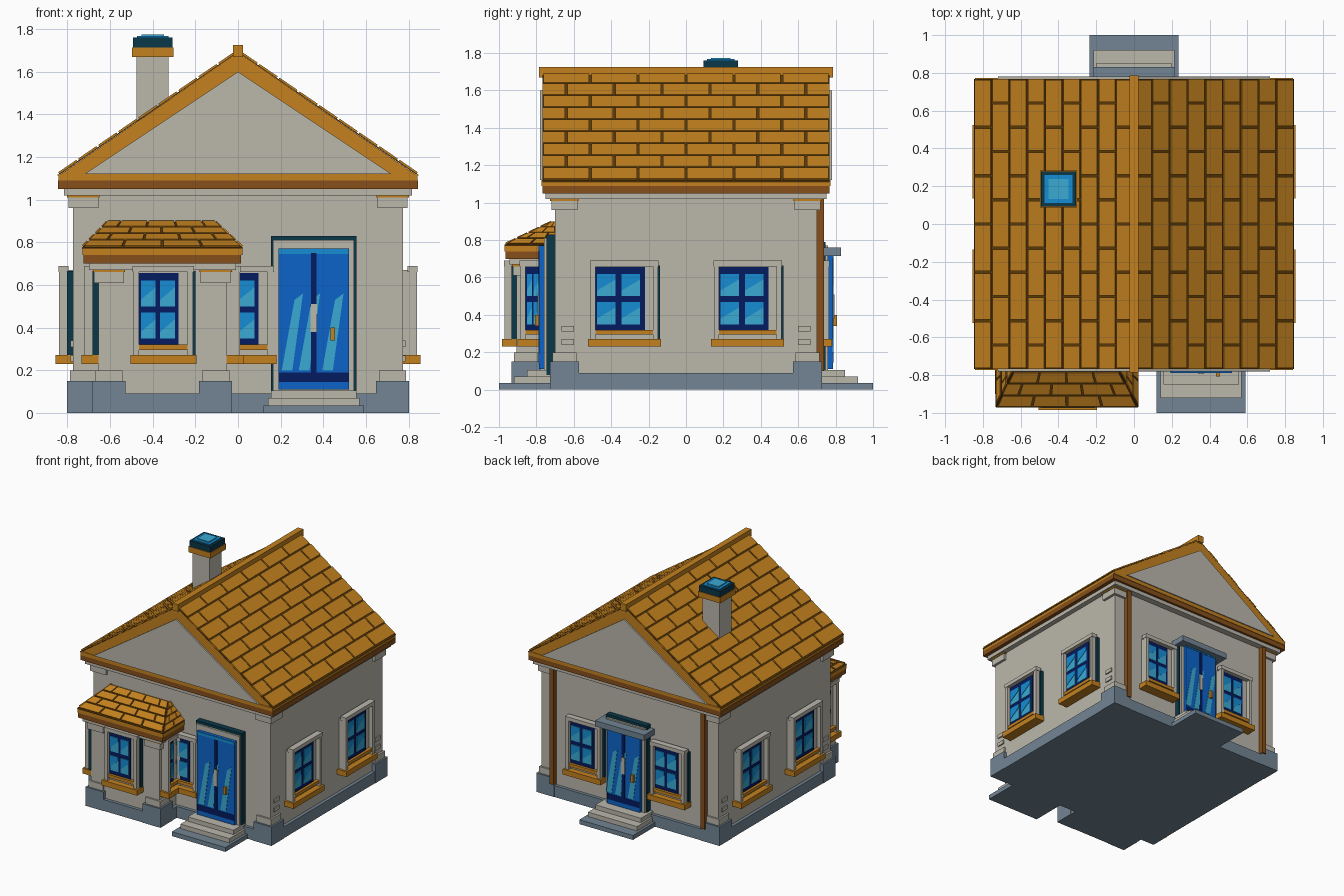
import bpy, bmesh
from math import pi
from mathutils import Matrix, Vector

if "Cube" in bpy.data.objects:
    bpy.data.objects.remove(bpy.data.objects["Cube"])


def material(name, code):
    linear = [(int(code[i:i + 2], 16) / 255) ** 2.2 for i in (0, 2, 4)] + [1]
    mat = bpy.data.materials.new(name)
    mat.use_nodes = True
    mat.diffuse_color = linear
    mat.node_tree.nodes["Principled BSDF"].inputs["Base Color"].default_value = linear
    return mat


plaster = material("plaster", "BAB6AA")
ochre = material("ochre", "C28024")
brown = material("brown", "855020")
groove = material("groove_brown", "5E3D10")
stone = material("blue_stone", "728492")
teal = material("dark_teal", "123A4A")
navy = material("navy", "0C2160")
blue = material("blue", "1464C8")
sky = material("sky_blue", "1C8CD2")
cyan = material("cyan", "3CA8D2")
HERE = Matrix.Identity(4)


def finish(name, mat, bm, place=HERE):
    bmesh.ops.recalc_face_normals(bm, faces=bm.faces)
    mesh = bpy.data.meshes.new(name)
    bm.transform(place)
    bm.to_mesh(mesh)
    bm.free()
    mesh.materials.append(mat)
    obj = bpy.data.objects.new(name, mesh)
    bpy.context.collection.objects.link(obj)
    return obj


def add_prism(bm, points, offset):
    low = [bm.verts.new(p) for p in points]
    high = [bm.verts.new(Vector(p) + Vector(offset)) for p in points]
    bm.faces.new(low)
    bm.faces.new(high)
    for i in range(len(low)):
        j = (i + 1) % len(low)
        bm.faces.new((low[i], low[j], high[j], high[i]))


def prism(name, mat, points, offset, place=HERE):
    bm = bmesh.new()
    add_prism(bm, points, offset)
    return finish(name, mat, bm, place)


def block(name, mat, x, y, z, place=HERE):
    corners = [(x[0], y[0], z[0]), (x[1], y[0], z[0]), (x[1], y[1], z[0]), (x[0], y[1], z[0])]
    return prism(name, mat, corners, (0, 0, z[1] - z[0]), place)


def both(a):
    return (-a, a)


def facing(x, y, turn):
    return Matrix.Translation((x, y, 0)) @ Matrix.Rotation(turn, 4, "Z")


def shingles(name, bl, br, tr, tl, rows, columns):
    """Running-bond tiles over a dark sheet on a sloping quad."""
    bl, br, tr, tl = (Vector(p) for p in (bl, br, tr, tl))
    normal = (br - bl).cross(tl - bl).normalized()
    prism(name + "_sheet", groove, (bl, br, tr, tl), normal * .005)
    gap_u, gap_v = .006 / (br - bl).length, .011 / (tl - bl).length
    bm = bmesh.new()

    def at(u, v):
        return bl.lerp(br, u).lerp(tl.lerp(tr, u), v) + normal * .004

    for row in range(rows):
        low, high = row / rows + gap_v, (row + 1) / rows
        for k in range(columns + 1):
            start = (k - row % 2 / 2) / columns
            left, right = max(0, start + gap_u), min(1, start + 1 / columns - gap_u)
            if right - left > gap_u:
                quad = [at(left, low), at(right, low), at(right, high), at(left, high)]
                add_prism(bm, quad, normal * .009)
    finish(name + "_tiles", ochre, bm)


def window(name, place, w):
    """Window facing local -y: teal backing, plaster frame, panes, sills."""
    block(name + "_backing", teal, (-w + .01, w + .01), (-.028, .01), (.25, .665), place)
    block(name + "_back_frame", plaster, both(w - .005), (-.034, 0), (.26, .67), place)
    for side in (-1, 1):
        block(name + "_side_frame", plaster, (side * w, side * (w - .026)), (-.065, -.03), (.27, .67), place)
    block(name + "_top_frame", plaster, both(w + .004), (-.068, -.02), (.66, .69), place)
    block(name + "_sill", ochre, both(w + .015), (-.08, .01), (.23, .272), place)
    block(name + "_inner_sill", ochre, both(w - .025), (-.06, -.03), (.295, .32), place)
    left, right = -w + .026, w - .07
    block(name + "_glazing", navy, (left, right), (-.04, -.03), (.31, .655), place)
    width = (right - left) * .38
    for x in (left + .008, left + width * 1.3 + .008):
        for z in (.35, .5):
            block(name + "_pane", cyan, (x, x + width), (-.043, -.039), (z, z + .12), place)
            corner = [(x, -.046, z + .12), (x, -.046, z + .03), (x + width, -.046, z + .09), (x + width, -.046, z + .12)]
            prism(name + "_pane_shade", sky, corner, (0, .003, 0), place)


def door(name, place, w, top):
    """Door facing local -y, with nested frames and painted glints."""
    block(name + "_surround", teal, both(w), (-.045, .01), (.08, top), place)
    block(name + "_frame", plaster, both(w - .01), (-.06, 0), (.1, top - .02), place)
    block(name + "_leaf", blue, both(w - .035), (-.085, 0), (.11, top - .06), place)
    block(name + "_kick", navy, both(w - .037), (-.088, -.08), (.145, .19), place)
    block(name + "_seam", navy, both(.013), (-.088, -.08), (.19, top - .08), place)
    block(name + "_plate", plaster, both(.016), (-.093, -.08), (.38, .51), place)
    block(name + "_handle", ochre, (.08, .1), (-.108, -.08), (.34, .4), place)
    for x in (-.15, -.07, .04):
        glint = [(x, -.088, .2), (x + .05, -.088, .2), (x + .1, -.088, .56), (x + .06, -.088, .53)]
        prism(name + "_glint", cyan, glint, (0, .004, 0), place)
    block(name + "_top_light", sky, both(w - .037), (-.088, -.08), (top - .085, top - .062), place)


def steps(name, x, side):
    for i, (w, y, mat) in enumerate(((.235, 1, stone), (.215, .92, plaster), (.2, .85, plaster))):
        block(name, mat, (x - w, x + w), (side * .7, side * y), (i * .035, i * .035 + .035))


def corner_post(name, x, y, sx, sy, top):
    """Stacked plinth, foot and capital around one outer corner."""
    for part, mat, out, z in (("plinth", stone, .028, (0, .15)), ("foot", plaster, .014, (.15, .2)),
                              ("capital", plaster, .02, (top - .06, top - .01)),
                              ("capital_band", ochre, .026, (top - .01, top))):
        block(name + "_" + part, mat, (x + sx * out, x - sx * (.1 + out)),
              (y + sy * out, y - sy * (.1 + out)), z)


# Main walls and plinth
block("walls", plaster, both(.775), both(.7), (.05, 1.04))
block("plinth", stone, both(.8), both(.725), (0, .09))
for sx in (-1, 1):
    for sy in (-1, 1):
        corner_post("corner", sx * .775, sy * .7, sx, sy, 1.02)
        for z in (.24, .31):
            block("quoin", plaster, (sx * .77, sx * .785), (sy * .6, sy * .665), (z, z + .03))

# Eaves and main roof
block("cornice", plaster, both(.815), both(.75), (1.02, 1.05))
block("gutter_band", brown, both(.845), both(.768), (1.05, 1.09))
block("eaves_band", ochre, both(.842), both(.772), (1.09, 1.12))
prism("roof_core", ochre, [(-.845, -.768, 1.11), (.845, -.768, 1.11), (0, -.768, 1.69)], (0, 1.536, 0))
prism("gables", plaster, [(-.72, -.78, 1.12), (.72, -.78, 1.12), (0, -.78, 1.6)], (0, 1.56, 0))
for s in (-1, 1):
    shingles("main_roof", (s * .845, -s * .768, 1.112), (s * .845, s * .768, 1.112),
             (0, s * .768, 1.69), (0, -s * .768, 1.69), 9, 6)
block("ridge_beam", ochre, both(.024), both(.785), (1.67, 1.725))

# Chimney
chimney = facing(-.4, .185, 0)
for part, mat, w, z in (("stack", plaster, .075, (1.3, 1.68)), ("collar", ochre, .097, (1.67, 1.715)),
                        ("cap", teal, .092, (1.715, 1.76)), ("cap_pool", sky, .074, (1.76, 1.767)),
                        ("cap_light", cyan, .052, (1.767, 1.774))):
    block("chimney_" + part, mat, both(w), both(w), z, chimney)

# Front bay
block("bay_walls", plaster, (-.655, -.055), (-.905, -.6), (.05, .7))
block("bay_plinth", stone, (-.68, -.03), (-.93, -.6), (0, .09))
corner_post("bay_corner", -.655, -.905, -1, -1, .67)
corner_post("bay_corner", -.055, -.905, 1, -1, .67)
block("bay_cornice", plaster, (-.7, -.01), (-.945, -.6), (.67, .7))
block("bay_gutter_band", brown, (-.725, .015), (-.965, -.6), (.7, .74))
block("bay_eaves_band", ochre, (-.73, .02), (-.97, -.6), (.74, .77))
eave_l, eave_r = Vector((-.73, -.97, .77)), Vector((.02, -.97, .77))
back_l, back_r = Vector((-.73, -.7, .77)), Vector((.02, -.7, .77))
peak_l, peak_r = Vector((-.61, -.72, .89)), Vector((-.11, -.72, .89))
wall_l, wall_r = Vector((-.61, -.7, .89)), Vector((-.11, -.7, .89))
core = bmesh.new()
for point in (eave_l, eave_r, back_l, back_r, peak_l, peak_r, wall_l, wall_r):
    core.verts.new(point)
bmesh.ops.convex_hull(core, input=core.verts)
finish("bay_roof_core", ochre, core)
shingles("bay_roof_front", eave_l, eave_r, peak_r, peak_l, 4, 4)
shingles("bay_roof_side", eave_r, back_r, wall_r, peak_r, 4, 2)
shingles("bay_roof_side", back_l, eave_l, peak_l, wall_l, 4, 2)

# Windows
window("bay_window", facing(-.35, -.905, 0), .14)
window("bay_side_window", facing(-.055, -.8, pi / 2), .085)
window("bay_side_window", facing(-.655, -.8, -pi / 2), .085)
window("front_window", facing(.02, -.7, 0), .145)
for s in (-1, 1):
    window("back_window", facing(s * .37, .7, pi), .15)
    for y in (-.33, .33):
        window("side_window", facing(s * .775, y, s * pi / 2), .18)

# Doors, steps, canopy and downpipes
door("front_door", facing(.355, -.7, 0), .2, .83)
door("back_door", facing(0, .7, pi), .18, .79)
steps("front_step", .355, -1)
steps("back_step", 0, 1)
block("back_canopy", stone, both(.215), (.69, .83), (.715, .76))
for s in (-1, 1):
    block("downpipe", brown, (s * .645, s * .68), (.69, .737), (.1, 1.03))
